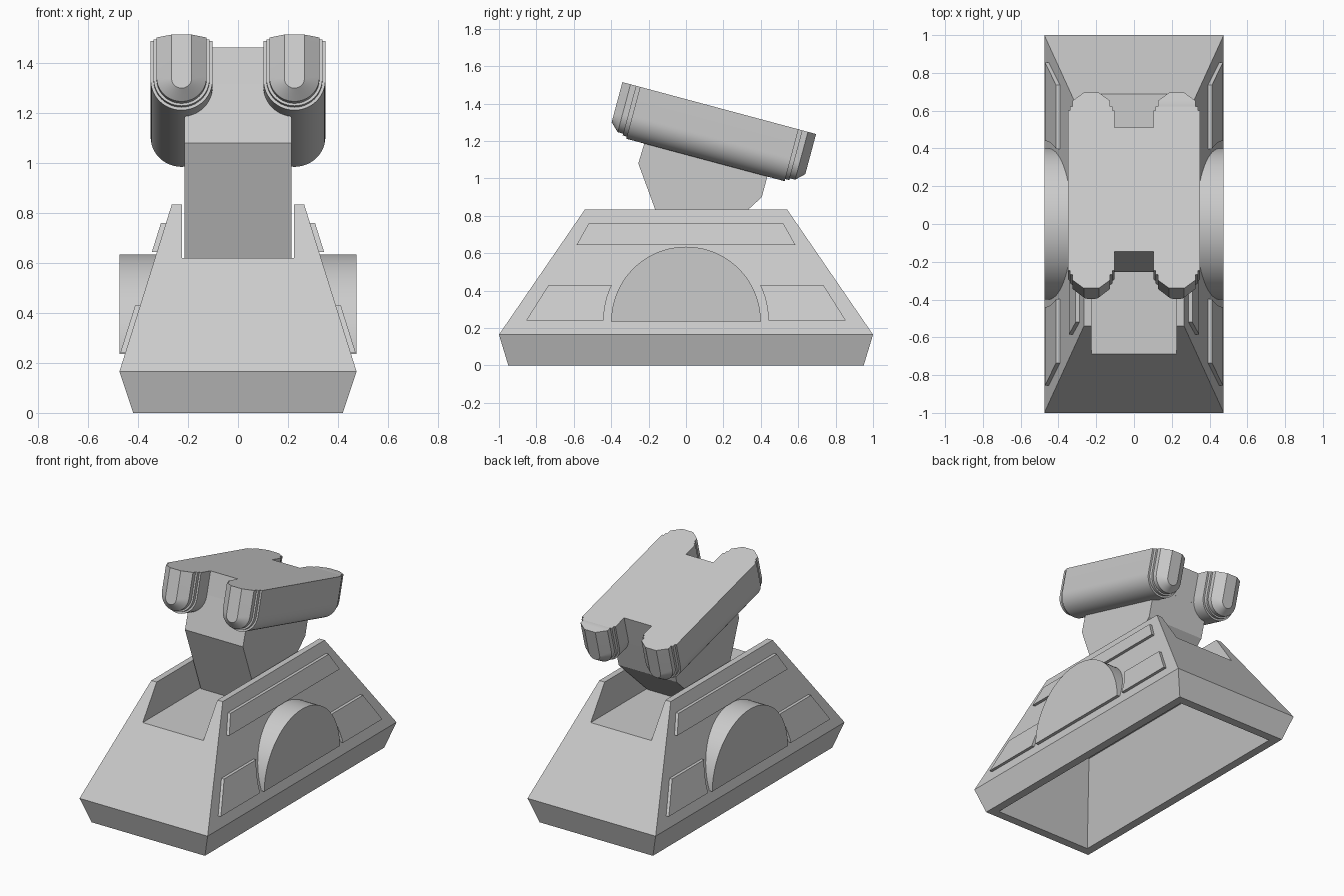
import bpy, bmesh, math
from mathutils import Vector, Matrix

cube = bpy.data.objects.get("Cube")
if cube:
    bpy.data.objects.remove(cube)

grey = bpy.data.materials.new("light_grey")
grey.use_nodes = True
COLOUR = (0.6, 0.6, 0.6, 1)
grey.diffuse_color = COLOUR
grey.node_tree.nodes["Principled BSDF"].inputs["Base Color"].default_value = COLOUR


def loft(name, rings, smooth=False):
    """Skin matching rings of points and cap both ends."""
    bm = bmesh.new()
    loops = [[bm.verts.new(p) for p in ring] for ring in rings]
    n = len(loops[0])
    for a, b in zip(loops, loops[1:]):
        for i in range(n):
            j = (i + 1) % n
            bm.faces.new((a[i], a[j], b[j], b[i]))
    bm.faces.new(loops[0][::-1])
    bm.faces.new(loops[-1])
    bmesh.ops.recalc_face_normals(bm, faces=bm.faces)
    mesh = bpy.data.meshes.new(name)
    bm.to_mesh(mesh)
    bm.free()
    mesh.materials.append(grey)
    ob = bpy.data.objects.new(name, mesh)
    bpy.context.collection.objects.link(ob)
    if smooth:
        bpy.ops.object.select_all(action='DESELECT')
        ob.select_set(True)
        bpy.context.view_layer.objects.active = ob
        bpy.ops.object.shade_smooth_by_angle(angle=math.radians(25))
    return ob


def rect(hx, hy, z):
    return [(-hx, -hy, z), (hx, -hy, z), (hx, hy, z), (-hx, hy, z)]


def prism(name, profile, x0, x1, smooth=False):
    """Extrude a (y, z) profile along x."""
    return loft(name, [[(x, y, z) for y, z in profile] for x in (x0, x1)], smooth)


def cut(target, cutter):
    cutter.hide_render = True
    mod = target.modifiers.new("cut", 'BOOLEAN')
    mod.operation = 'DIFFERENCE'
    mod.solver = 'EXACT'
    mod.object = cutter
    bpy.context.view_layer.update()
    dg = bpy.context.evaluated_depsgraph_get()
    mesh = bpy.data.meshes.new_from_object(target.evaluated_get(dg))
    target.modifiers.clear()
    target.data = mesh
    bpy.data.objects.remove(cutter)


# Hull with a lengthwise channel in the top and a hollow underside
hull = loft("hull", [rect(0.42, 0.95, 0), rect(0.475, 1, 0.165), rect(0.265, 0.54, 0.835)])
cut(hull, loft("channel_cutter", [rect(0.225, 1.2, 0.62), rect(0.225, 1.2, 1)]))
cut(hull, loft("cavity_cutter", [rect(0.37, 0.9, -0.02), rect(0.2, 0.68, 0.5)]))


# Raised plates and half-round housings on both flanks
def flank_x(z):
    return 0.475 - 0.313 * (z - 0.165)


def plate(name, side, outline, thickness=0.02):
    loft(name, [[(side * (flank_x(z) + d), y, z) for y, z in outline]
                for d in (-0.005, thickness)])


ARCH_R, ARCH_Z, GAP_R = 0.4, 0.235, 0.44
arch = [(ARCH_R * math.cos(math.pi * i / 40), ARCH_Z + ARCH_R * math.sin(math.pi * i / 40))
        for i in range(41)]
gap = [(math.sqrt(GAP_R ** 2 - (z - 0.24) ** 2), z)
       for z in [0.24 + 0.19 * i / 6 for i in range(7)]]
corner = [(0.735, 0.43), (0.855, 0.24)]

for label, side in (("left", 1), ("right", -1)):
    prism(label + "_half_round_housing", arch, side * 0.3, side * 0.475, True)
    plate(label + "_upper_plate", side,
          [(-0.585, 0.645), (0.585, 0.645), (0.52, 0.76), (-0.52, 0.76)])
    for end, sy in (("rear", 1), ("front", -1)):
        plate(label + "_" + end + "_lower_plate", side, [(sy * y, z) for y, z in gap + corner])

# Tilted turret head frame: u runs backward, v is up from the top face
TILT = math.radians(15)
ORIGIN = Vector((0, -0.34, 1.515))
U = Vector((0, math.cos(TILT), -math.sin(TILT)))
V = Vector((0, math.sin(TILT), math.cos(TILT)))
U_FRONT, U_BACK, LENGTH = 0.202, 0.88, 1.072


def head(x, u, v):
    return ORIGIN + Vector((x, 0, 0)) + U * u + V * v


def yz(u, v):
    p = head(0, u, v)
    return (p.y, p.z)


# Neck rising from the channel, and the bridge between the pods
prism("neck", [yz(U_FRONT, -0.15), (-0.255, 1.08), (-0.086, 0.62), (0.1, 0.62),
               (0.405, 0.9), yz(U_BACK, -0.15)], -0.215, 0.215)
prism("bridge", [yz(U_FRONT, 0), yz(U_FRONT, -0.2), yz(U_BACK, -0.2), yz(U_BACK, 0)],
      -0.105, 0.105)


# Pods: flat on top, round below, with stepped and chamfered ends
def u_section(cx, r, depth, u, steps=24):
    pts = [head(cx + r, u, 0)]
    for i in range(steps + 1):
        a = math.pi * i / steps
        pts.append(head(cx + r * math.cos(a), u, r - depth - r * math.sin(a)))
    return pts + [head(cx - r, u, 0)]


for label, cx in (("left", 0.226), ("right", -0.226)):
    loft(label + "_pod", [u_section(cx, 0.124, 0.287, u) for u in (0.098, 0.975)], True)
    for end, flip in (("front", False), ("rear", True)):
        sections = [(0.12, 0.112, 0.275), (0.075, 0.112, 0.275), (0.075, 0.1, 0.265),
                    (0.045, 0.1, 0.265), (0, 0.04, 0.222)]
        loft(label + "_pod_" + end + "_cap",
             [u_section(cx, r, d, LENGTH - u if flip else u) for u, r, d in sections], True)
